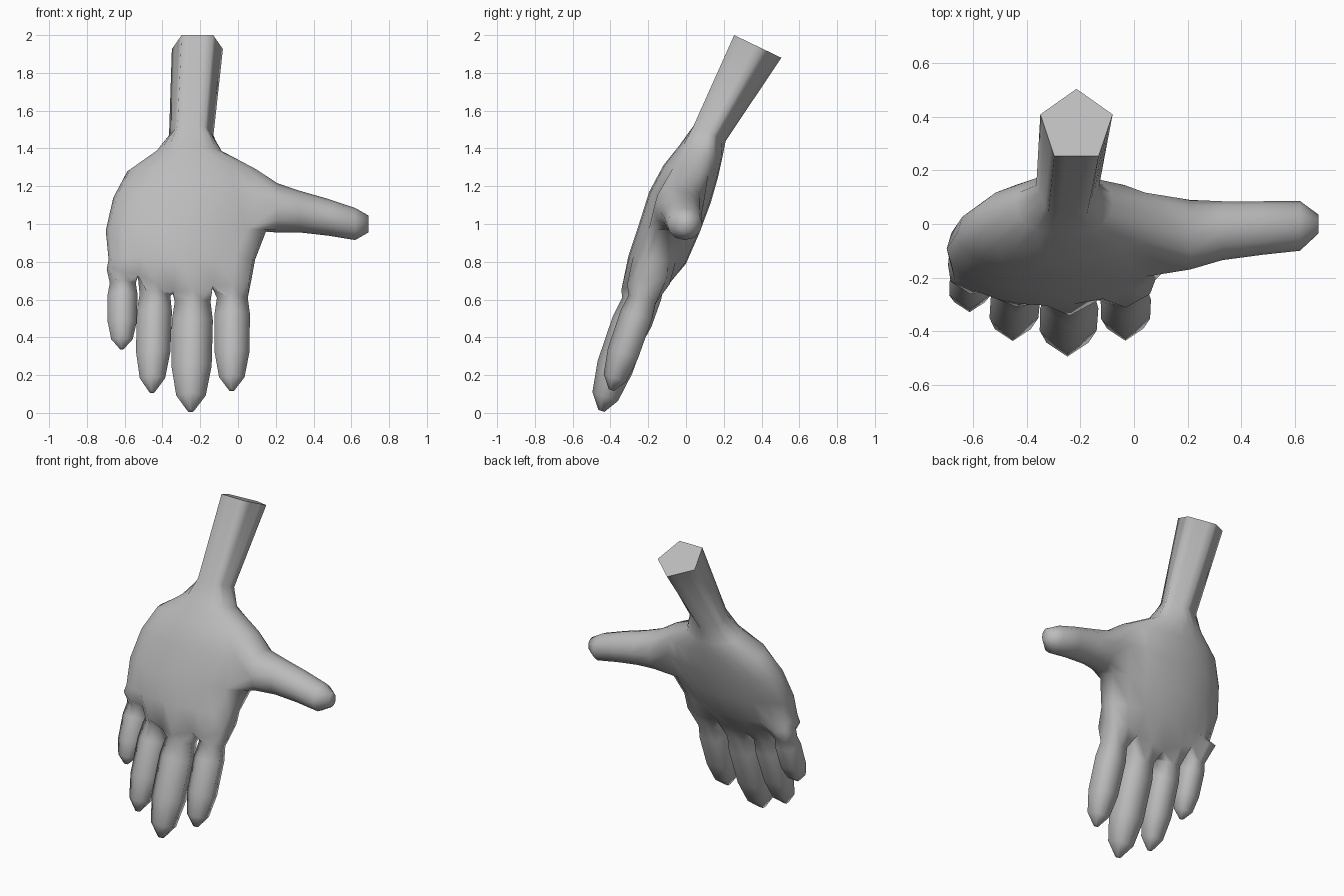
import bpy, bmesh, math
from mathutils import Vector

if "Cube" in bpy.data.objects:
    bpy.data.objects.remove(bpy.data.objects["Cube"])

grey = bpy.data.materials.new("plain grey")
grey.use_nodes = True
grey.diffuse_color = (0.5, 0.5, 0.5, 1)
grey.node_tree.nodes["Principled BSDF"].inputs["Base Color"].default_value = grey.diffuse_color

bm = bmesh.new()
N = 20                                    # corners per ring: 0 right, 5 back, 10 left, 15 front
FLAT = math.cos(math.radians(36))         # flat side distance of a unit pentagon


def add_ring(points):
    return [bm.verts.new(p) for p in points]


def skin(a, b, skip=()):
    for i in range(len(a)):
        j = (i + 1) % len(a)
        if i not in skip:
            bm.faces.new((a[i], a[j], b[j], b[i]))


def column(i):
    """Knuckle column, left to right, of ring corner i."""
    return i - 11 if i > 10 else 9 - i


# Knuckle columns: finger edges and finger middles in turn
knuckle_x = [-0.685, -0.61, -0.53, -0.44, -0.345, -0.24, -0.135, -0.03, 0.06]
knuckle_z = [0.77, 0.75, 0.73, 0.69, 0.64, 0.65, 0.67, 0.68, 0.71]
knuckle_shift = [0.045, 0.045, 0.03, 0.02, 0.01, 0.0, 0.01, 0.02, 0.02]


def finger_y(z):
    return -0.45 + 0.35 * z


def forearm_ring(x0, x1, front, back):
    """Pentagon with one corner at the back."""
    ring = []
    for i in range(N):
        t = 2 * math.pi * i / N
        off = (t - math.pi / 2) % math.radians(72) - math.radians(36)
        r = FLAT / math.cos(off)
        p = Vector(front).lerp(Vector(back), (r * math.sin(t) + FLAT) / (1 + FLAT))
        ring.append(((x0 + x1) / 2 + (x1 - x0) / 1.9 * r * math.cos(t), p.x, p.y))
    return ring


def palm_ring(x0, x1, front, back, spread):
    """Rounded section; spread moves the corners towards the knuckle columns."""
    ring = []
    for i in range(N):
        t = 2 * math.pi * i / N
        s, c = math.sin(t), math.cos(t)
        if i % 10:
            c += spread * ((knuckle_x[column(i)] + 0.315) / 0.385 - c)
        f = 0.5 + 0.5 * math.copysign(abs(s) ** 0.85, s)
        p = Vector(front).lerp(Vector(back), f)
        ring.append(((x0 + x1) / 2 + (x1 - x0) / 2 * c, p.x, p.y))
    return ring


def knuckle_ring():
    ring = []
    for i in range(N):
        if i % 10 == 0:
            x, z = (-0.695, 0.76) if i else (0.07, 0.70)
            ring.append((x, finger_y(z) + 0.03, z))
            continue
        j = column(i)
        depth = (0.08, 0.12)[j % 2] if i > 10 else -(0.08, 0.105)[j % 2]
        z = knuckle_z[j]
        ring.append((knuckle_x[j], finger_y(z) + knuckle_shift[j] - depth, z))
    return ring


# Forearm and palm: left, right, front (y, z), back (y, z)
forearm = [
    (-0.35, -0.08, (0.255, 2.0), (0.505, 1.88)),
    (-0.365, -0.13, (0.04, 1.52), (0.21, 1.44)),
]
palm = [
    (-0.44, -0.08, (-0.04, 1.41), (0.19, 1.34), 0),
    (-0.585, 0.11, (-0.12, 1.31), (0.17, 1.25), 0.1),
    (-0.66, 0.18, (-0.195, 1.17), (0.13, 1.11), 0.4),
    (-0.70, 0.15, (-0.255, 0.98), (0.07, 0.95), 0.7),
    (-0.685, 0.09, (-0.305, 0.83), (0.00, 0.79), 1),
]
rings = [add_ring(forearm_ring(*s)) for s in forearm]
rings += [add_ring(palm_ring(*s)) for s in palm]
rings.append(add_ring(knuckle_ring()))
bm.faces.new(rings[0])

# Leave a hole for the thumb between the second and fourth palm rings
TOP, MID, LOW = 3, 4, 5
thumb_columns = [18, 19, 0, 1, 2]
for k in range(len(rings) - 1):
    skin(rings[k], rings[k + 1], thumb_columns[:-1] if k in (TOP, MID) else ())

# Thumb grown from the rim of the hole: x, centre y, centre z, half depth, half height
loop = [rings[TOP][c] for c in thumb_columns] + [rings[MID][2]]
loop += [rings[LOW][c] for c in reversed(thumb_columns)] + [rings[MID][18]]
for x, y, z, ry, rz in [
        (0.21, -0.04, 1.085, 0.13, 0.13),
        (0.33, -0.025, 1.065, 0.11, 0.11),
        (0.48, -0.015, 1.035, 0.10, 0.097),
        (0.62, -0.007, 1.0, 0.093, 0.085),
        (0.69, 0.0, 1.0, 0.035, 0.045)]:
    angles = [math.radians(150 - 30 * i) for i in range(12)]
    new = add_ring([(x, y + ry * math.cos(a), z + rz * math.sin(a)) for a in angles])
    skin(loop, new)
    loop = new
bm.faces.new(loop)

# Webs between the fingers, with the outer hand edges at both ends
base = rings[-1]
front = [base[11 + j] for j in range(9)]
back = [base[9 - j] for j in range(9)]
webs = [base[10]]
for j in (2, 4, 6):
    webs.append(bm.verts.new((front[j].co + back[j].co) / 2 - Vector((0, 0, 0.01))))
webs.append(base[0])

# Fingers grown from the knuckles: top z, tip x, tip z, half width, shift
fingers = [
    (0.68, -0.615, 0.34, 0.080, 0.04),
    (0.62, -0.455, 0.11, 0.094, 0.015),
    (0.58, -0.25, 0.01, 0.110, 0.0),
    (0.60, -0.033, 0.12, 0.095, 0.015),
]
profile = [(1.0, 0.87), (0.82, 1.0), (0.4, 0.98), (0.13, 0.72), (0.0, 0.17)]
# Pentagon section with its ridge at the front
section = [(-0.48, -0.65), (0, -1), (0.48, -0.65), (0.95, -0.31),
           (0.59, 0.81), (0, 0.81), (-0.59, 0.81), (-0.95, -0.31)]
toward_back = Vector((0, 0.944, -0.33))
for n, (top, tip_x, tip, r, shift) in enumerate(fingers):
    j = 2 * n
    loop = front[j:j + 3] + [webs[n + 1]] + back[j:j + 3][::-1] + [webs[n]]
    for t, k in profile:
        z = tip + (top - tip) * t
        c = Vector((tip_x + (knuckle_x[j + 1] - tip_x) * t, finger_y(z) + shift, z))
        new = add_ring([c + Vector((a * r * k * 1.04, 0, 0)) + toward_back * b * r * k
                        for a, b in section])
        skin(loop, new)
        loop = new
    bm.faces.new(loop)

# One closed, smooth skin
bmesh.ops.delete(bm, geom=[v for v in bm.verts if not v.link_faces], context="VERTS")
bmesh.ops.recalc_face_normals(bm, faces=bm.faces)
mesh = bpy.data.meshes.new("hand")
bm.to_mesh(mesh)
bm.free()
mesh.materials.append(grey)
hand = bpy.data.objects.new("hand", mesh)
bpy.context.collection.objects.link(hand)
bpy.ops.object.select_all(action="DESELECT")
bpy.context.view_layer.objects.active = hand
hand.select_set(True)
bpy.ops.object.shade_smooth_by_angle(angle=math.radians(80))
